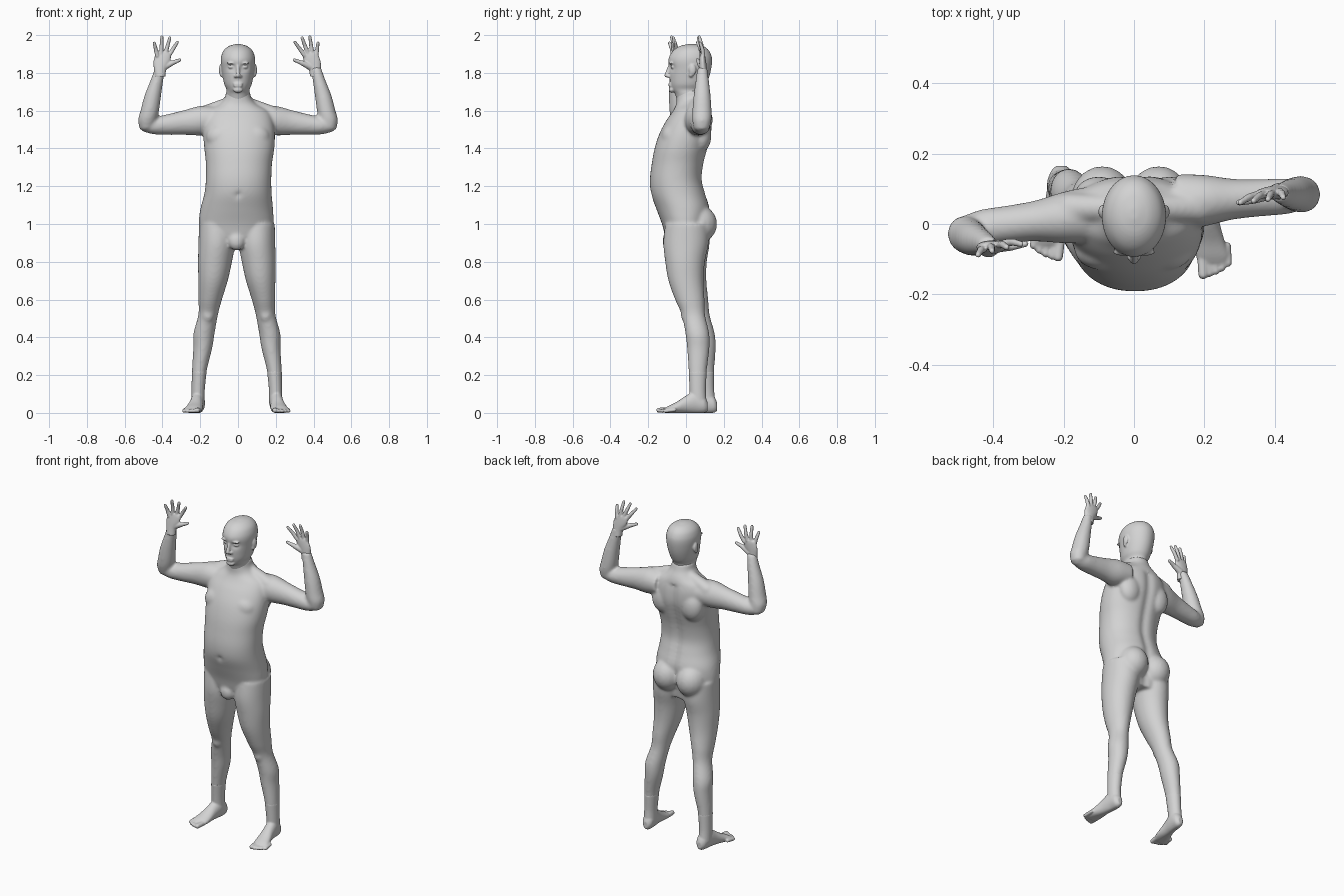
import bpy
import bmesh
from math import cos, sin, pi, copysign, exp
from mathutils import Vector, Matrix

if "Cube" in bpy.data.objects:
    bpy.data.objects.remove(bpy.data.objects["Cube"])

skin = bpy.data.materials.new("light_grey")
skin.use_nodes = True
GREY = (0.65, 0.65, 0.65, 1)
skin.diffuse_color = GREY
skin.node_tree.nodes["Principled BSDF"].inputs["Base Color"].default_value = GREY


def interpolate(stations, steps=5):
    """Catmull-Rom curve through the stations."""
    rows = [Vector(s) for s in stations]
    padded = [rows[0]] + rows + [rows[-1]]
    result = []
    for a, b, c, d in zip(padded, padded[1:], padded[2:], padded[3:]):
        for i in range(steps):
            t = i / steps
            result.append(b + (c - a) * (t / 2)
                          + (a * 2 - b * 5 + c * 4 - d) * (t * t / 2)
                          + (b * 3 - a - c * 3 + d) * (t ** 3 / 2))
    return result + [rows[-1]]


def loft(bm, stations, axis="z", segments=40, power=2.0, warp=None):
    """Skin elliptical rings (x, y, z, radius, radius) set across an axis."""
    def bend(value):
        return copysign(abs(value) ** (2 / power), value)

    rings = []
    for x, y, z, a, b in interpolate(stations):
        ring = []
        for i in range(segments):
            angle = 2 * pi * i / segments
            u, v = a * bend(cos(angle)), b * bend(sin(angle))
            offset = {"x": (0, u, v), "y": (u, 0, v), "z": (u, v, 0)}[axis]
            point = Vector((x, y, z)) + Vector(offset)
            ring.append(bm.verts.new(warp(point) if warp else point))
        rings.append(ring)
    for low, high in zip(rings, rings[1:]):
        for i in range(segments):
            j = (i + 1) % segments
            bm.faces.new((low[i], low[j], high[j], high[i]))
    bm.faces.new(rings[0][::-1])
    bm.faces.new(rings[-1])


def blob(bm, centre, radii):
    matrix = Matrix.Translation(centre) @ Matrix.Diagonal((*radii, 1))
    bmesh.ops.create_uvsphere(bm, u_segments=20, v_segments=14, radius=1, matrix=matrix)


def tube(bm, start, end, r_start, r_end):
    """Round-ended tapered tube."""
    start, end = Vector(start), Vector(end)
    span = end - start
    turn = span.to_track_quat("Z", "Y").to_matrix().to_4x4()
    bmesh.ops.create_cone(bm, cap_ends=True, segments=16, radius1=r_start, radius2=r_end,
                          depth=span.length, matrix=Matrix.Translation((start + end) / 2) @ turn)
    blob(bm, start, [r_start] * 3)
    blob(bm, end, [r_end] * 3)


def finish(name, bm, voxel, smoothing):
    """Fuse the overlapping volumes into one smooth skin."""
    bmesh.ops.recalc_face_normals(bm, faces=bm.faces)
    mesh = bpy.data.meshes.new(name)
    bm.to_mesh(mesh)
    bm.free()
    mesh.materials.append(skin)
    obj = bpy.data.objects.new(name, mesh)
    bpy.context.collection.objects.link(obj)
    fuse = obj.modifiers.new("fuse", "REMESH")
    fuse.mode = "VOXEL"
    fuse.voxel_size = voxel
    fuse.use_smooth_shade = True
    soften = obj.modifiers.new("soften", "SMOOTH")
    soften.factor = 0.5
    soften.iterations = smoothing
    return obj


def dent(point, x, z, size):
    return exp(-((point.x - x) ** 2 + (point.z - z) ** 2) / size ** 2)


# Torso, with a spine groove and a navel
def shape_torso(p):
    if p.y > 0.05 and p.z < 1.6:
        p.y -= 0.013 * exp(-(p.x / 0.025) ** 2)
    elif p.y < -0.1:
        p.y += 0.015 * dent(p, 0, 1.155, 0.013)
    return p


body = bmesh.new()
loft(body, [
    (-.01, .01, .87, .09, .09), (-.012, 0, .93, .175, .108), (-.01, -.005, 1, .197, .122),
    (-.007, -.015, 1.08, .192, .142), (0, -.04, 1.16, .178, .145), (.003, -.052, 1.235, .173, .139),
    (.005, -.043, 1.32, .175, .138), (.007, -.025, 1.4, .185, .141), (.005, -.002, 1.48, .19, .138),
    (0, .017, 1.55, .185, .12), (0, .03, 1.6, .16, .098), (0, .033, 1.635, .1, .085),
    (0, .025, 1.67, .07, .075), (0, .02, 1.71, .062, .068)],
    segments=96, power=2.15, warp=shape_torso)
blob(body, (-.008, -.09, .91), (.045, .035, .05))

for side in (1, -1):
    blob(body, (side * .08 - .01, .065, 1), (.09, .1, .1))          # buttock
    blob(body, (side * .085, -.072, 1.46), (.085, .06, .07))        # chest
    blob(body, (side * .1, .08, 1.47), (.07, .055, .09))            # shoulder blade
    tube(body, (side * .045, .045, 1.64), (side * .18, .045, 1.58), .035, .045)

# Legs: the right one stands a little further back and out
LEG = [(.1, .005, 1, .095, .115), (.1, 0, .9, .097, .12), (.11, -.005, .8, .09, .105),
       (.12, 0, .7, .078, .093), (.135, .02, .6, .062, .078), (.146, .039, .52, .052, .062),
       (.168, .06, .42, .056, .063), (.175, .065, .34, .05, .059), (.193, .062, .22, .039, .048),
       (.199, .062, .12, .035, .043), (.2, .065, .05, .035, .045)]


def place_leg(side, x, y, z):
    if side < 0:
        x, y = x + 0.012, y + 0.05 * (1 - z)
    return side * x, y, z


for side in (1, -1):
    loft(body, [(*place_leg(side, x, y, z), a, b) for x, y, z, a, b in LEG])
    blob(body, place_leg(side, .147, -.005, .52), (.03, .022, .04))

# Arms: each has its own depth at shoulder, elbow and wrist
UPPER = [(.12, 1.553, .08, .07), (.2, 1.547, .073, .078), (.28, 1.538, .058, .066),
         (.36, 1.528, .053, .056), (.44, 1.52, .05, .046), (.5, 1.52, .036, .032)]
FORE = [(.485, 1.5, .035, .04), (.479, 1.55, .05, .051), (.467, 1.6, .049, .051),
        (.451, 1.68, .044, .045), (.427, 1.77, .033, .034), (.412, 1.83, .028, .025)]
DEPTHS = {1: (.062, .083, .087), -1: (.028, -.02, -.062)}

for side, (shoulder, elbow, wrist) in DEPTHS.items():
    upper, fore = [], []
    for i, (high, low) in enumerate(zip(UPPER, FORE)):
        t = i / (len(UPPER) - 1)
        upper.append((side * high[0], shoulder + (elbow - shoulder) * t, *high[1:]))
        fore.append((side * low[0], elbow + (wrist - elbow) * t, *low[1:]))
    loft(body, upper, axis="x")
    loft(body, fore)
finish("body", body, 0.008, 10)


# Head, with hollow eye sockets
def shape_head(p):
    if p.y < 0:
        p.y += 0.014 * (dent(p, .035, 1.832, .02) + dent(p, -.035, 1.832, .02))
        p.y += 0.005 * dent(p, 0, 1.722, .02)
    return p


head = bmesh.new()
loft(head, [
    (0, .02, 1.65, .06, .066), (0, .014, 1.69, .062, .073), (0, .008, 1.712, .061, .083),
    (0, .012, 1.74, .073, .095), (0, .018, 1.78, .081, .105), (0, .022, 1.82, .087, .111),
    (0, .022, 1.86, .091, .116), (0, .024, 1.89, .088, .111), (0, .027, 1.92, .075, .093),
    (0, .03, 1.942, .048, .062), (0, .03, 1.953, .012, .016)],
    segments=80, warp=shape_head)
tube(head, (0, -.086, 1.838), (0, -.103, 1.787), .008, .012)        # nose
blob(head, (0, -.075, 1.71), (.026, .016, .016))                    # chin
for height in (1.742, 1.731):
    blob(head, (0, -.084, height), (.026, .009, .006))              # lip
for side in (1, -1):
    blob(head, (side * .012, -.092, 1.782), (.009, .012, .008))     # nostril
    blob(head, (side * .035, -.07, 1.831), (.017, .012, .009))      # eye
    blob(head, (side * .034, -.079, 1.851), (.027, .012, .007))     # brow
    blob(head, (side * .092, .035, 1.815), (.009, .019, .03))       # ear
    blob(head, (side * .088, .026, 1.79), (.008, .011, .014))       # ear lobe
finish("head", head, 0.005, 4)

# Hands: palm, four spread fingers and a thumb
PALM = [(.41, 1.78, .029, .026), (.405, 1.82, .033, .021), (.391, 1.86, .044, .018),
        (.381, 1.892, .042, .014), (.38, 1.908, .033, .01)]
FINGERS = [((.348, 1.893), (.296, 1.962)), ((.366, 1.903), (.333, 1.985)),
           ((.389, 1.903), (.374, 1.99)), ((.411, 1.89), (.418, 1.958))]

for side, label in ((1, "left"), (-1, "right")):
    hand = bmesh.new()
    depth = DEPTHS[side][2]
    shift = 0.004 if side > 0 else 0.018
    slope = -0.12 if side > 0 else 0.25      # how far the hand turns away from the front

    def place(x, z, curl=0.0):
        forward = (0.38 - x) * slope + curl
        return side * (x + shift * (z - 1.76) * 7), depth + forward, z

    loft(hand, [(*place(x, z), a, b) for x, z, a, b in PALM])
    for base, tip in FINGERS:
        middle = [(p + q) / 2 for p, q in zip(base, tip)]
        tube(hand, place(*base), place(*middle, -.004), .0115, .0105)
        tube(hand, place(*middle, -.004), place(*tip, -.016), .0105, .0085)
    tube(hand, place(.385, 1.83), place(.335, 1.853, -.012), .019, .013)
    tube(hand, place(.335, 1.853, -.012), place(.295, 1.868, -.016), .0125, .009)
    finish(label + "_hand", hand, 0.004, 3)

# Feet: flat soles, arched tops and five toes
FOOT = [(.2, .115, .033, .015, .022), (.2, .095, .045, .031, .045), (.202, .05, .058, .035, .06),
        (.208, 0, .045, .036, .046), (.215, -.05, .028, .043, .03), (.222, -.09, .018, .047, .02),
        (.226, -.112, .012, .04, .013)]

for side, label in ((1, "left"), (-1, "right")):
    foot = bmesh.new()

    def stand(x, y):
        if side < 0:
            return -(x + 0.012 - y * 0.05), y + 0.05
        return x, y

    loft(foot, [(*stand(x, y), z, a, b) for x, y, z, a, b in FOOT], axis="y")
    loft(foot, [(*place_leg(side, x, y, z), a, b) for x, y, z, a, b in LEG[-3:]])
    for toe in range(5):
        x, tip = .193 + .018 * toe, -.143 + .002 * toe * toe
        size = .014 if toe == 0 else .0105
        tube(foot, (*stand(x, tip + .05), .016), (*stand(x + .003, tip), size), size, size)
    for vert in foot.verts:
        vert.co.z = max(vert.co.z, 0)
    finish(label + "_foot", foot, 0.005, 3)
